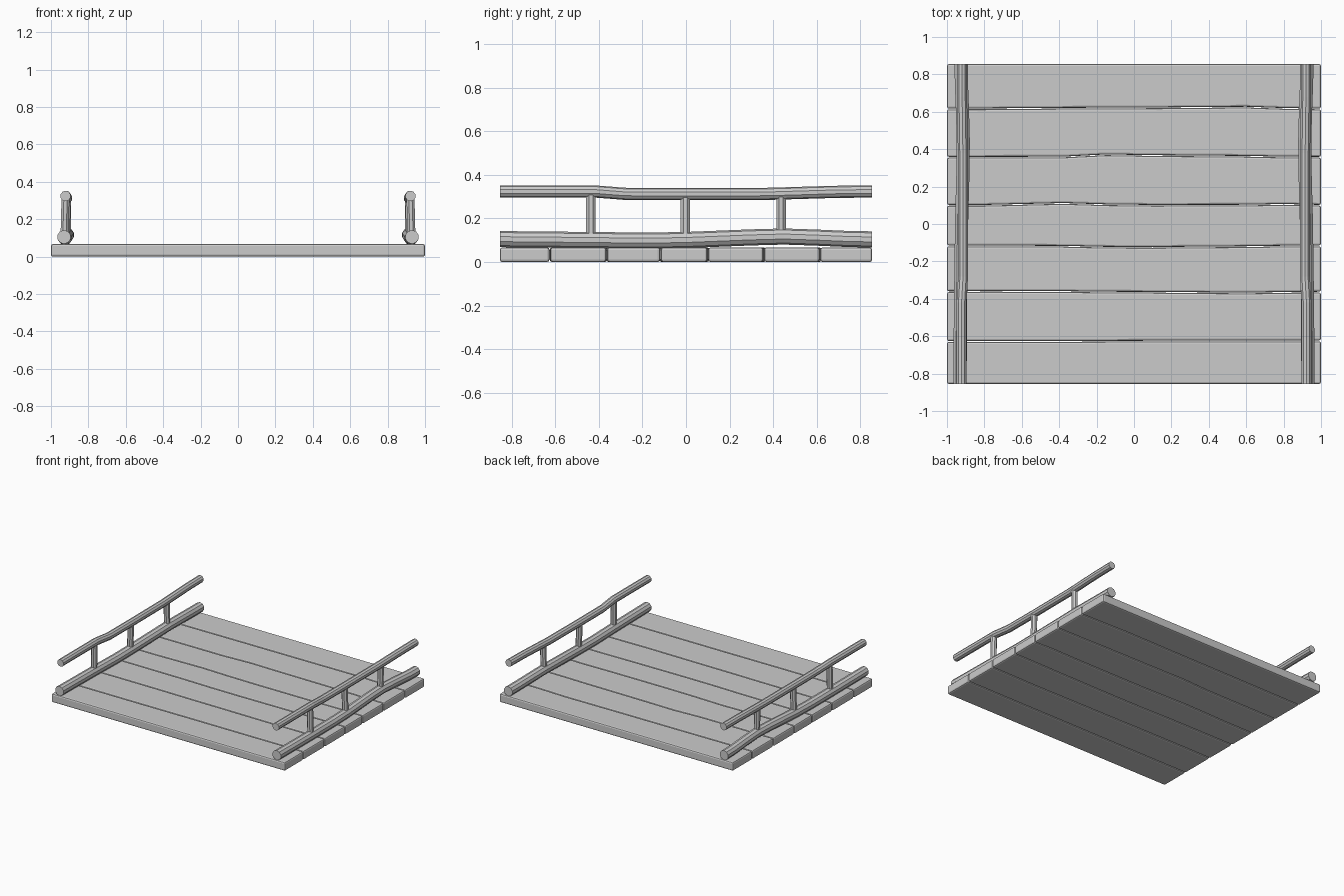
import bpy, bmesh, math
from mathutils import Vector

if "Cube" in bpy.data.objects:
    bpy.data.objects.remove(bpy.data.objects["Cube"])


def make_object(name, bm):
    bmesh.ops.recalc_face_normals(bm, faces=bm.faces)
    me = bpy.data.meshes.new(name)
    bm.to_mesh(me)
    bm.free()
    ob = bpy.data.objects.new(name, me)
    bpy.context.collection.objects.link(ob)
    return ob


def loft(name, rings):
    """Skin a list of equal-length closed rings and cap both ends."""
    bm = bmesh.new()
    rows = [[bm.verts.new(p) for p in ring] for ring in rings]
    n = len(rows[0])
    for a, b in zip(rows, rows[1:]):
        for i in range(n):
            j = (i + 1) % n
            bm.faces.new((a[i], a[j], b[j], b[i]))
    bm.faces.new(rows[0])
    bm.faces.new(rows[-1])
    return make_object(name, bm)


def pole(name, pts, r, sides, axis):
    """Round pole whose rings lie in planes perpendicular to axis."""
    u = Vector((1, 0, 0))
    v = Vector((0, 0, 1)) if axis == 'Y' else Vector((0, 1, 0))
    rings = []
    for p in pts:
        rings.append([Vector(p) + r * (math.cos(t) * u + math.sin(t) * v)
                      for t in (2 * math.pi * (k + 0.5) / sides for k in range(sides))])
    return loft(name, rings)


def at(path, y):
    """Point on a rail path at a given y."""
    for a, b in zip(path, path[1:]):
        if a[1] <= y <= b[1]:
            return Vector(a).lerp(Vector(b), (y - a[1]) / (b[1] - a[1]))


# Deck planks: seams that wander slightly along x
seam_x = [-1, -0.8, -0.38, -0.15, 0.1, 0.6, 0.8, 1]
seams = [
    (-0.855, [0] * 8),
    (-0.628, [0, 0, 0, 0.001, 0.002, 0.002, 0.003, 0.003]),
    (-0.364, [0.002, 0.004, 0.003, 0, -0.001, -0.005, -0.002, 0]),
    (-0.120, [0.003, 0.003, 0.001, -0.004, -0.005, -0.001, 0.002, 0.003]),
    (0.100, [0, 0, 0.010, 0.003, 0, 0.001, 0.005, 0]),
    (0.357, [0, 0, 0.001, 0.013, 0.009, 0.005, 0.001, 0]),
    (0.615, [0, 0.001, 0.004, 0.005, 0.006, 0.010, 0.003, 0]),
    (0.855, [0] * 8),
]
gap = 0.002
for i in range(7):
    (y0, d0), (y1, d1) = seams[i], seams[i + 1]
    g0, g1 = (0 if i == 0 else gap), (0 if i == 6 else gap)
    rings = []
    for x, a, b in zip(seam_x, d0, d1):
        lo, hi = y0 + a + g0, y1 + b - g1
        rings.append([(x, lo, 0), (x, hi, 0), (x, hi, 0.067), (x, lo, 0.067)])
    plank = loft(f"deck_plank_{i + 1}", rings)
    bev = plank.modifiers.new("rounded_edges", 'BEVEL')
    bev.width = 0.011
    bev.segments = 2
    bev.limit_method = 'ANGLE'
    bev.angle_limit = math.radians(40)

# Railings, mirrored left and right
low = [(0.93, -0.855, 0.105), (0.928, -0.45, 0.101), (0.924, -0.18, 0.098),
       (0.922, 0.0, 0.101), (0.914, 0.30, 0.113), (0.913, 0.45, 0.117),
       (0.917, 0.6, 0.112), (0.923, 0.76, 0.105), (0.924, 0.855, 0.104)]
top = [(0.922, -0.855, 0.324), (0.922, -0.42, 0.324), (0.914, -0.28, 0.313),
       (0.914, 0.0, 0.312), (0.915, 0.38, 0.313), (0.919, 0.68, 0.322),
       (0.920, 0.855, 0.324)]
for side, s in (("left", -1), ("right", 1)):
    lo = [(s * x, y, z) for x, y, z in low]
    hi = [(s * x, y, z) for x, y, z in top]
    pole(f"lower_rail_{side}", lo, 0.037, 10, 'Y')
    pole(f"upper_rail_{side}", hi, 0.028, 10, 'Y')
    for k, y in enumerate((-0.437, -0.003, 0.437)):
        pole(f"rail_post_{side}_{k + 1}", [at(lo, y), at(hi, y)], 0.023, 8, 'Z')
